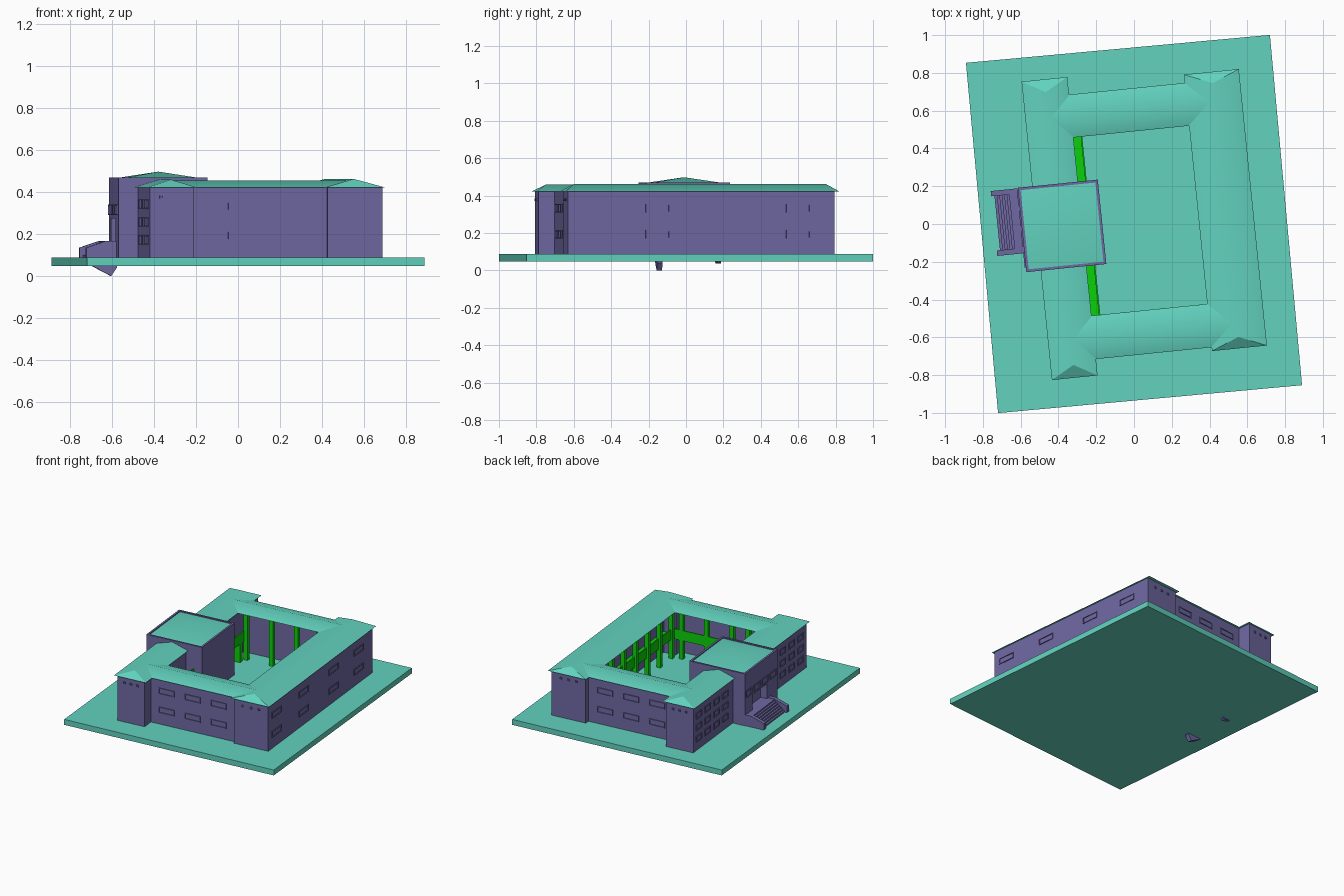
import bpy, bmesh, math

if "Cube" in bpy.data.objects:
    bpy.data.objects.remove(bpy.data.objects["Cube"])

TURN = math.radians(5.8)        # the building is turned slightly on its plot
SLAB_TURN = math.radians(5.24)


def material(name, rgb):
    m = bpy.data.materials.new(name)
    lin = [(c / 255 / 12.92) if c < 10 else ((c / 255 + 0.055) / 1.055) ** 2.4 for c in rgb]
    m.diffuse_color = (*lin, 1)
    m.use_nodes = True
    m.node_tree.nodes["Principled BSDF"].inputs["Base Color"].default_value = m.diffuse_color
    return m


TEAL = material("teal", (98, 210, 190))
PURPLE = material("purple", (111, 104, 162))
GREEN = material("green", (12, 208, 12))


def finish(name, bm, mat, turn=TURN):
    bmesh.ops.recalc_face_normals(bm, faces=bm.faces)
    me = bpy.data.meshes.new(name)
    bm.to_mesh(me)
    bm.free()
    me.materials.append(mat)
    ob = bpy.data.objects.new(name, me)
    ob.rotation_euler.z = turn
    bpy.context.collection.objects.link(ob)
    return ob


def add_box(bm, u0, u1, v0, v1, z0, z1):
    vs = [bm.verts.new((u, v, z)) for z in (z0, z1)
          for u, v in ((u0, v0), (u1, v0), (u1, v1), (u0, v1))]
    for f in ((0, 1, 2, 3), (4, 5, 6, 7), (0, 1, 5, 4), (1, 2, 6, 5), (2, 3, 7, 6), (3, 0, 4, 7)):
        bm.faces.new([vs[i] for i in f])


def boxes(name, mat, items, turn=TURN):
    bm = bmesh.new()
    for b in items:
        add_box(bm, *b)
    return finish(name, bm, mat, turn)


def roof(name, u0, u1, v0, v1, z0, z1, hip, along_v=True):
    """Ridge roof; hip = how far each end slopes in (0 = gable)."""
    bm = bmesh.new()
    c = [bm.verts.new((u, v, z0)) for u, v in ((u0, v0), (u1, v0), (u1, v1), (u0, v1))]
    if along_v:
        m = (u0 + u1) / 2
        a, b = bm.verts.new((m, v0 + hip, z1)), bm.verts.new((m, v1 - hip, z1))
        faces = [(c[1], c[2], b, a), (c[3], c[0], a, b)]
        ends = [(c[0], c[1], a), (c[2], c[3], b)]
    else:
        m = (v0 + v1) / 2
        a, b = bm.verts.new((u0 + hip, m, z1)), bm.verts.new((u1 - hip, m, z1))
        faces = [(c[0], c[1], b, a), (c[2], c[3], a, b)]
        ends = [(c[3], c[0], a), (c[1], c[2], b)]
    for f in faces:
        bm.faces.new(f).smooth = True      # long slopes blend over the ridge
    for f in ends + [c]:
        bm.faces.new(f)
    return finish(name, bm, TEAL)


def extrude_profile(name, pts, v0, v1, mat):
    """Profile in the u-z plane pushed along v."""
    bm = bmesh.new()
    f = bm.faces.new([bm.verts.new((u, v0, z)) for u, z in pts])
    ext = bmesh.ops.extrude_face_region(bm, geom=[f])["geom"]
    bmesh.ops.translate(bm, vec=(0, v1 - v0, 0),
                        verts=[g for g in ext if isinstance(g, bmesh.types.BMVert)])
    return finish(name, bm, mat)


G, E = 0.088, 0.422             # ground level and eaves level

# plot
boxes("ground_slab", TEAL, [(-.808, .808, -.931, .931, .048, G)], SLAB_TURN)

# wings
boxes("west_wing", PURPLE, [(-.5, -.29, -.762, .795, G, E)])
boxes("east_wing", PURPLE, [(.45, .622, -.698, .735, G, E), (.358, .622, -.698, -.5, G, E),
                            (.358, .622, .53, .735, G, E)])
boxes("north_wing", PURPLE, [(-.3, .46, .6, .7, G, E)])
boxes("south_wing", PURPLE, [(-.3, .46, -.676, -.56, G, E)])

# roofs
roof("west_roof", -.516, -.273, -.778, .81, E, .46, .068)
roof("east_roof", .343, .635, -.711, .76, E, .463, .06)
roof("north_roof", -.39, .487, .488, .716, E - .001, .456, 0, False)
roof("south_roof", -.39, .487, -.691, -.46, E - .001, .456, 0, False)

# galleries round the courtyard: floor, rail and columns
F0, F1, RAIL = .225, .243, .30
boxes("gallery_floors", GREEN, [(-.30, -.226, -.57, .505, F0, F1),
                                (.36, .46, -.5, .53, F0, F1),
                                (-.24, .37, -.57, -.463, F0, F1)])
boxes("gallery_rails", GREEN, [(-.234, -.226, -.463, .49, F1, RAIL),
                               (.36, .368, -.47, .5, F1, RAIL),
                               (-.23, .36, -.471, -.463, F1, RAIL)])
S = .015


def column(u, v):
    return (u - S, u + S, v - S, v + S, G, E)


cols = [column(u, .504) for u in (-.215, -.02, .17, .345)]
cols += [column(u, -.476) for u in (-.215, -.09, .105, .297)]
cols += [column(.362, -.45 + .165 * i) for i in range(6)]
cols += [(-.29, -.226, v - S, v + S, G, F0) for v in (-.37, -.25, .33, .45)]
boxes("gallery_columns", GREEN, cols)

# entrance block with recessed porch
block = boxes("entrance_block", PURPLE, [(-.593, -.167, -.196, .253, G, .457)])
cutter = boxes("porch_cutter", PURPLE, [(-.7, -.545, -.05, .15, .165, .275)])
cutter.hide_render = True
mod = block.modifiers.new("porch", 'BOOLEAN')
mod.operation, mod.object, mod.solver = 'DIFFERENCE', cutter, 'EXACT'
bpy.context.view_layer.update()
bpy.context.view_layer.objects.active = block
bpy.ops.object.modifier_apply(modifier=mod.name)
bpy.data.objects.remove(cutter)
boxes("entrance_parapet", PURPLE, [(-.593, -.579, -.196, .253, .455, .471),
                                   (-.181, -.167, -.196, .253, .455, .471),
                                   (-.579, -.181, -.196, -.182, .455, .471),
                                   (-.579, -.181, .239, .253, .455, .471)])
bm = bmesh.new()
base = [bm.verts.new(p) for p in ((-.579, -.182, .464), (-.181, -.182, .464),
                                  (-.181, .239, .464), (-.579, .239, .464))]
tip = bm.verts.new((-.38, .028, .498))
for i in range(4):
    bm.faces.new((base[i], base[(i + 1) % 4], tip)).smooth = True
bm.faces.new(base)
finish("entrance_roof", bm, TEAL)

# entrance stairs, landing and side walls
steps = [(-.72 + .013 * i, -.59, -.066, .225, G, G + .011 * (i + 1)) for i in range(7)]
boxes("entrance_stairs", PURPLE, steps)
side = [(-.737, .062), (-.737, .135), (-.64, .168), (-.59, .168)]
extrude_profile("south_stair_wall", side + [(-.59, .04), (-.618, 0)], -.095, -.066, PURPLE)
extrude_profile("north_stair_wall", side + [(-.59, .05), (-.618, .038)], .222, .25, PURPLE)


# windows: a thin raised frame of four bars round the wall surface
def frame(axis, sign, wall, c, w, z0, z1, t=.006):
    lo, hi = sorted((wall - sign * .002, wall + sign * .006))
    a, b = c - w / 2, c + w / 2
    bars = ((a, b, z0, z0 + t), (a, b, z1 - t, z1),
            (a, a + t, z0 + t, z1 - t), (b - t, b, z0 + t, z1 - t))
    return [(lo, hi, p, q, r, s) if axis == 'u' else (p, q, lo, hi, r, s) for p, q, r, s in bars]


LOW, HIGH = (.17, .215), (.31, .355)
win = []
for v in (-.585, -.215, .195, .54):
    for z in (LOW, HIGH):
        win += frame('u', 1, .622, v, .13, *z)
boxes("east_windows", PURPLE, win)

win = []
for u in (-.17, .03, .23):
    for z in (LOW, HIGH):
        win += frame('v', -1, -.676, u, .12, *z)
        win += frame('v', 1, .7, u, .12, *z)
boxes("wing_windows", PURPLE, win)

win = []
for v in (-.67, -.55, -.43, -.31, .36, .48, .60, .72):
    for z0 in (.15, .235, .32):
        win += frame('u', -1, -.5, v, .075, z0, z0 + .045)
boxes("west_windows", PURPLE, win)

win = []
for v in (-.13, -.02, .09, .2):
    win += frame('u', -1, -.593, v, .08, .29, .34)
boxes("entrance_windows", PURPLE, win)

# small vents high on the wing ends
win = []
for u in (-.445, -.395, -.345):
    for sign, wall in ((-1, -.762), (1, .795)):
        win += frame('v', sign, wall, u, .016, .37, .385, .004)
for u in (.43, .49, .55):
    for sign, wall in ((-1, -.698), (1, .735)):
        win += frame('v', sign, wall, u, .016, .37, .385, .004)
boxes("end_vents", PURPLE, win)
